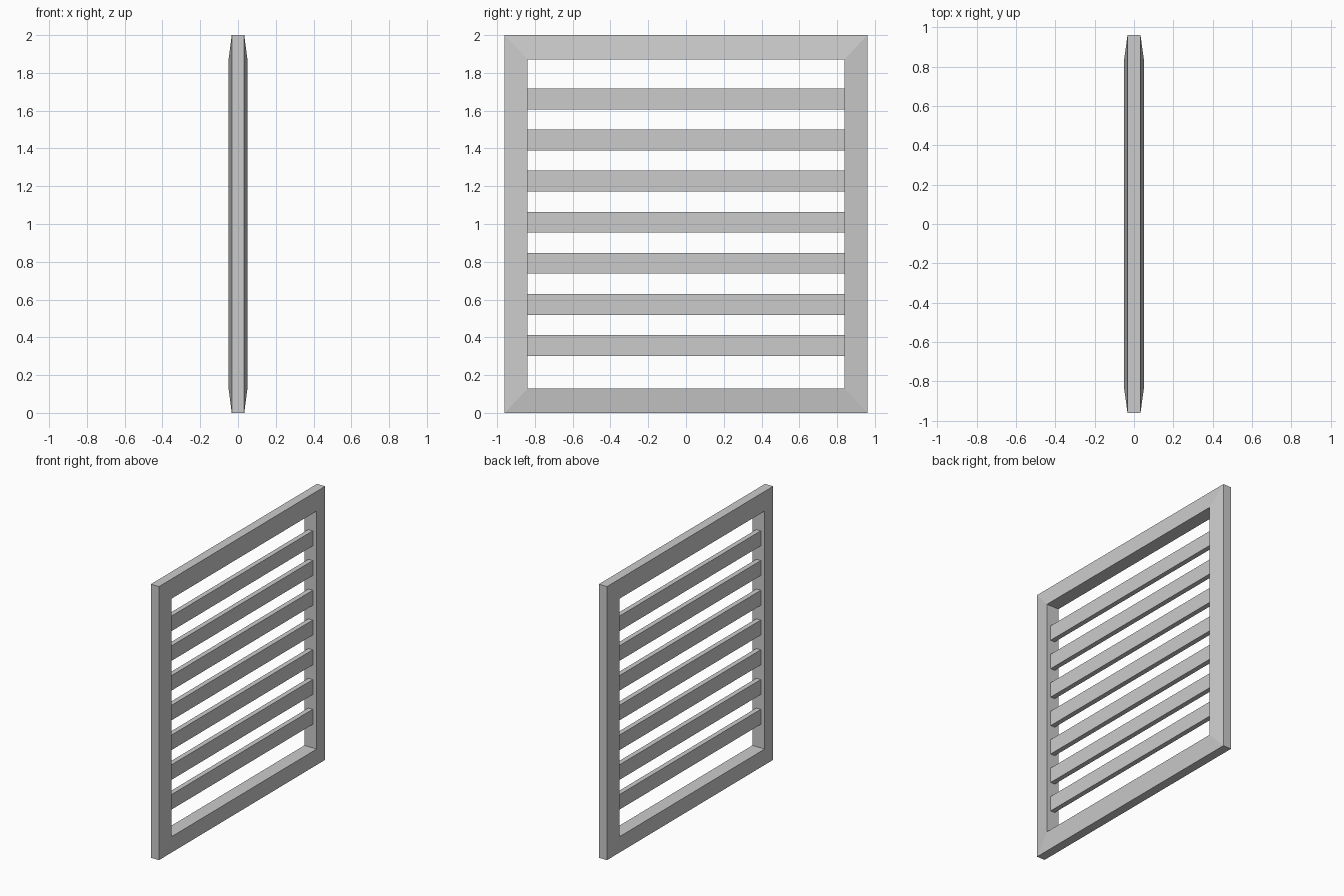
import bpy, bmesh

if "Cube" in bpy.data.objects:
    bpy.data.objects.remove(bpy.data.objects["Cube"])


def make_object(name, bm):
    bmesh.ops.recalc_face_normals(bm, faces=bm.faces)
    mesh = bpy.data.meshes.new(name)
    bm.to_mesh(mesh)
    bm.free()
    obj = bpy.data.objects.new(name, mesh)
    bpy.context.collection.objects.link(obj)
    return obj


HALF_W, HEIGHT, BORDER = 0.96, 2.0, 0.13
INNER_W = 0.838

# Mitred frame: a four-point section (thicker at the opening) swept round the rectangle
bm = bmesh.new()
section = [(0.033, False), (0.05, True), (-0.05, True), (-0.033, False)]
rings = []
for x, inner in section:
    w = INNER_W if inner else HALF_W
    low, high = (BORDER, HEIGHT - BORDER) if inner else (0, HEIGHT)
    corners = [(-w, low), (w, low), (w, high), (-w, high)]
    rings.append([bm.verts.new((x, y, z)) for y, z in corners])
for i in range(4):
    a, b = rings[i], rings[(i + 1) % 4]
    for j in range(4):
        k = (j + 1) % 4
        bm.faces.new((a[j], a[k], b[k], b[j]))
make_object("window_frame", bm)

# Seven upright slats spanning the opening
THICKNESS, SLAT_HEIGHT = 0.036, 0.11
for i in range(7):
    bm = bmesh.new()
    bmesh.ops.create_cube(bm, size=1)
    bmesh.ops.scale(bm, vec=(THICKNESS, 2 * INNER_W, SLAT_HEIGHT), verts=bm.verts)
    slat = make_object(f"slat_{i + 1}", bm)
    slat.location.z = 0.357 + 0.2175 * i
